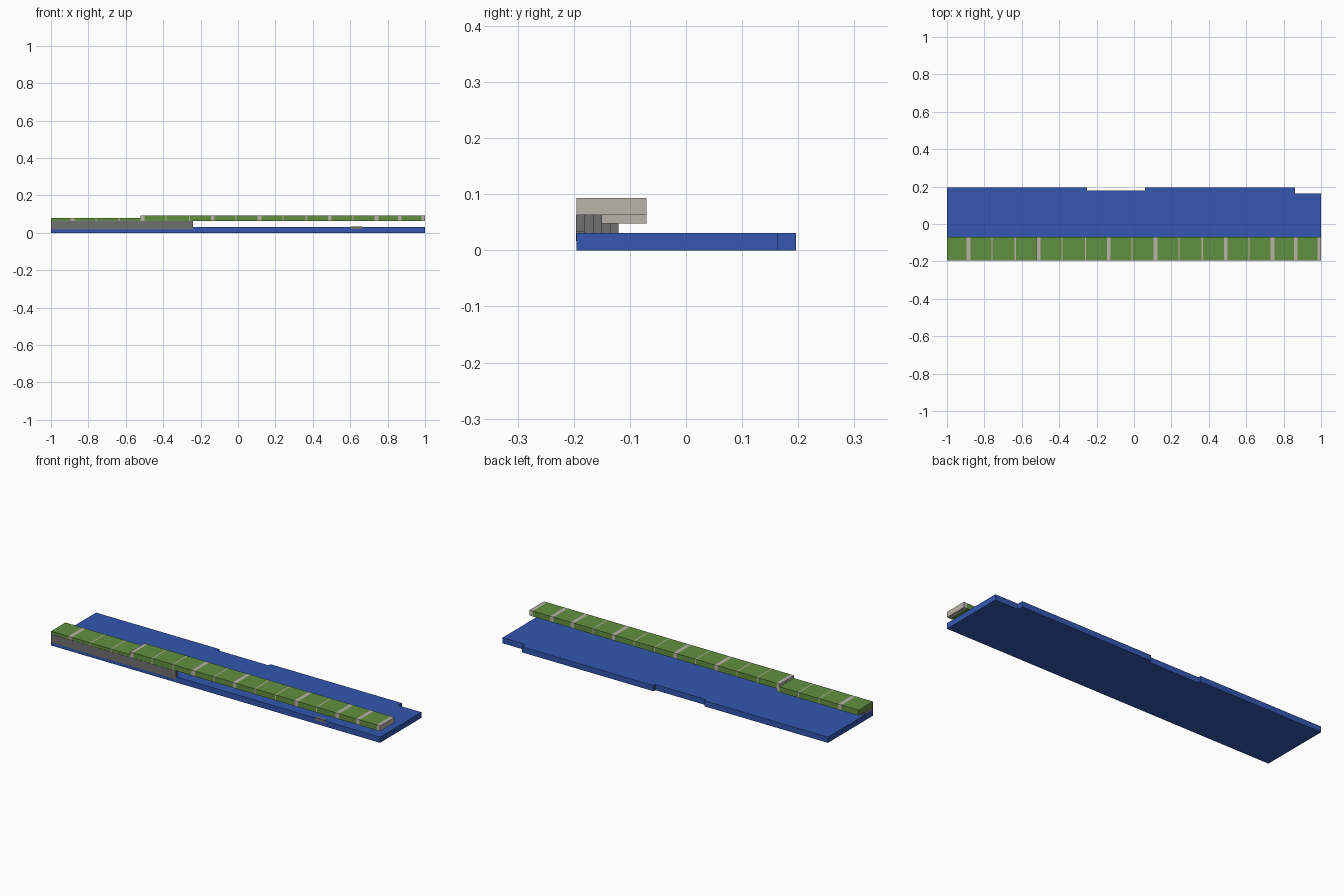
import bpy
import bmesh

cube = bpy.data.objects.get("Cube")
if cube:
    bpy.data.objects.remove(cube, do_unlink=True)


def material(name, color):
    mat = bpy.data.materials.new(name)
    mat.use_nodes = True
    mat.diffuse_color = (*color, 1)
    mat.node_tree.nodes["Principled BSDF"].inputs["Base Color"].default_value = (*color, 1)
    return mat


BLUE = material("blue", (0.033, 0.095, 0.44))
GREEN = material("green", (0.12, 0.28, 0.05))
STONE = material("light stone", (0.49, 0.46, 0.41))
GREY = material("dark grey", (0.16, 0.16, 0.16))


def prism(name, outline, z0, z1, mat):
    """Extrude a flat outline between two heights."""
    bm = bmesh.new()
    face = bm.faces.new([bm.verts.new((x, y, z0)) for x, y in outline])
    top = bmesh.ops.extrude_face_region(bm, geom=[face])["geom"]
    verts = [v for v in top if isinstance(v, bmesh.types.BMVert)]
    bmesh.ops.translate(bm, verts=verts, vec=(0, 0, z1 - z0))
    bmesh.ops.recalc_face_normals(bm, faces=bm.faces)
    mesh = bpy.data.meshes.new(name)
    bm.to_mesh(mesh)
    bm.free()
    mesh.materials.append(mat)
    obj = bpy.data.objects.new(name, mesh)
    bpy.context.collection.objects.link(obj)
    return obj


def box(name, x0, x1, y0, y1, z0, z1, mat):
    return prism(name, [(x0, y0), (x1, y0), (x1, y1), (x0, y1)], z0, z1, mat)


FRONT, BACK = -0.195, 0.196
BASE_TOP, LOW, HIGH = 0.031, 0.048, 0.063
THICK = 0.03

# Base plate with two shallow notches along the back
prism("base_plate", [(-1, FRONT), (1, FRONT), (1, 0.164), (0.86, 0.164), (0.86, BACK),
                     (0.06, BACK), (0.06, 0.18), (-0.25, 0.18), (-0.25, BACK), (-1, BACK)],
      0, BASE_TOP, BLUE)

# Stepped support, getting narrower towards +x
ends = [-0.24, -0.36, -0.48, -0.66, -0.84]
for i, end in enumerate(ends):
    y0 = FRONT + 0.015 * i
    if i < 3:
        box("support_step", -0.5, end, y0, y0 + 0.015, BASE_TOP, HIGH, GREY)
    box("support_low_step", -1, min(end, -0.5), y0, y0 + 0.015, BASE_TOP, LOW, GREY)

# Grey facing on the front edge and a small foot
box("support_facing", -1, -0.24, FRONT - 0.001, FRONT, 0.017, HIGH, GREY)
box("small_foot", 0.605, 0.665, FRONT - 0.001, FRONT + 0.015, 0.02, 0.034, GREY)

# Deck at two heights: green panels separated by stone joints
PITCH = 0.125
wide = {0, 3, 6, 8, 11, 13, 14, 15}
joints = [(-0.885 + PITCH * i, 0.01 if i in wide else 0.003) for i in range(16)]


def deck(prefix, start, stop, z):
    edge = start
    for x, half in joints:
        a, b = max(x - half, start), min(x + half, stop)
        if b <= start or a >= stop:
            continue
        if a > edge:
            box(prefix + "_panel", edge, a, FRONT, -0.07, z, z + THICK, GREEN)
        box(prefix + "_joint", a, b, FRONT, -0.07, z, z + THICK, STONE)
        edge = b


deck("lower_deck", -1, -0.5, LOW)
deck("upper_deck", -0.52, 1, HIGH)
